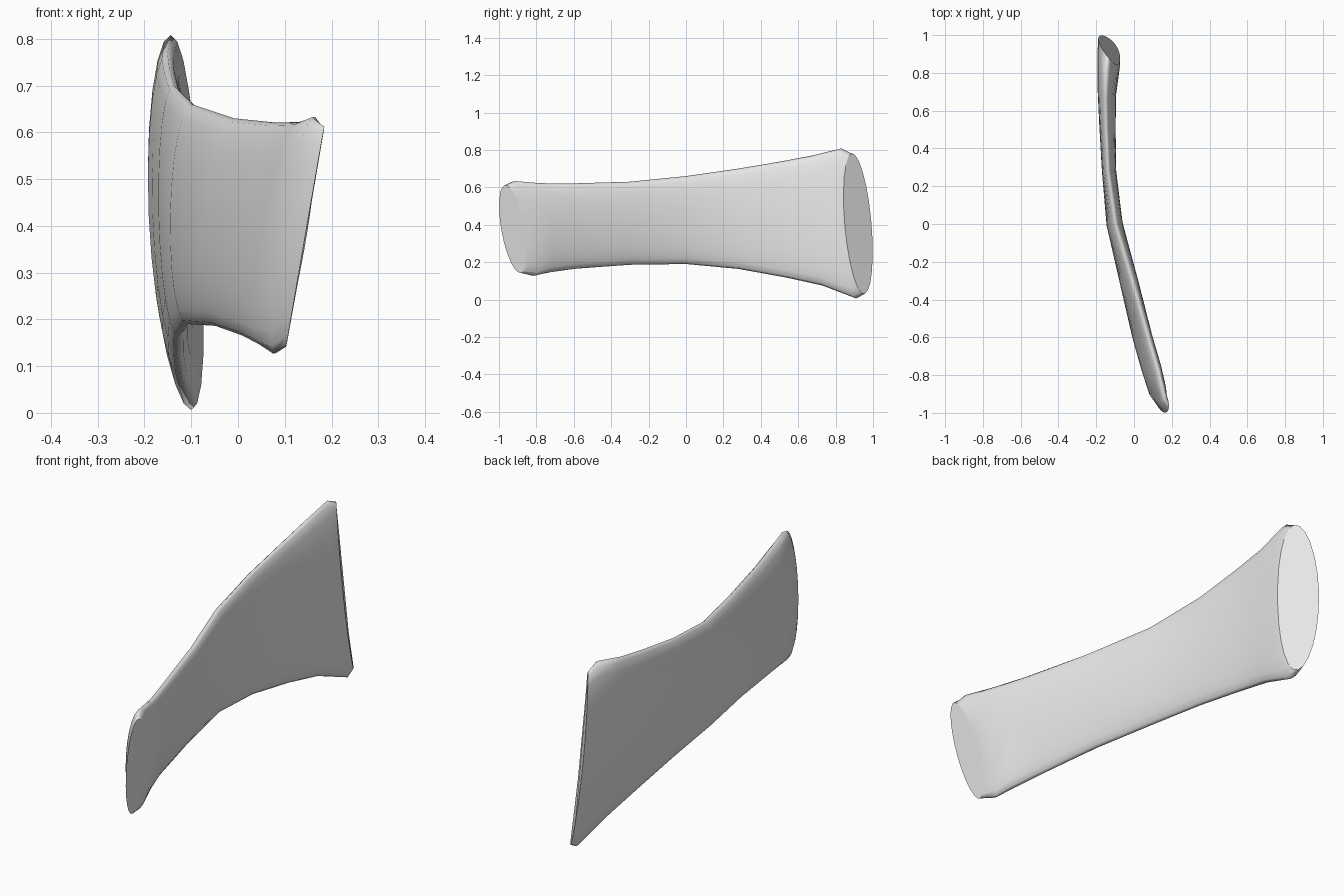
import bpy
import bmesh
import math
from mathutils import Vector

cube = bpy.data.objects.get("Cube")
if cube:
    bpy.data.objects.remove(cube, do_unlink=True)

SIDES = 24

# Cross-sections from back to front: centre, half height, half thickness, bow
SECTIONS = [
    ((-.12, .92, .405), (-.018, -.035, .375), (.055, -.07, -.02), .013),
    ((-.122, .87, .407), (-.022, -.04, .401), (.055, -.055, 0), .013),
    ((-.136, .7, .422), (-.015, -.03, .347), (.047, -.02, 0), .008),
    ((-.137, .52, .428), (-.01, -.015, .31), (.042, -.01, 0), .004),
    ((-.132, .28, .432), (-.005, 0, .268), (.038, 0, 0), 0),
    ((-.103, 0, .425), (.005, 0, .235), (.042, .01, 0), 0),
    ((-.028, -.3, .408), (.02, 0, .222), (.043, .015, 0), 0),
    ((.045, -.6, .393), (.035, -.01, .228), (.04, .015, -.005), 0),
    ((.088, -.75, .384), (.042, -.025, .238), (.035, .03, -.01), 0),
    ((.12, -.865, .38), (.045, -.045, .253), (.022, .06, -.03), 0),
    ((.144, -.925, .377), (.04, -.025, .23), (-.008, .07, -.05), 0),
]


def add_ring(bm, centre, height, thick, bow):
    """One oval section whose middle is bowed sideways."""
    ring = []
    for i in range(SIDES):
        a = math.tau * i / SIDES
        offset = Vector((-bow * math.sin(a) ** 2, 0, 0))
        point = Vector(centre) + Vector(height) * math.cos(a)
        ring.append(bm.verts.new(point + Vector(thick) * math.sin(a) + offset))
    return ring


# Shaft lofted through the sections, with flat oblique joint ends
bm = bmesh.new()
rings = [add_ring(bm, *section) for section in SECTIONS]
for a, b in zip(rings, rings[1:]):
    for i in range(SIDES):
        j = (i + 1) % SIDES
        bm.faces.new((a[i], a[j], b[j], b[i])).smooth = True
caps = [bm.faces.new(rings[0]), bm.faces.new(rings[-1])]
for cap in caps:
    cap.smooth = False
    for edge in cap.edges:
        edge.smooth = False
bmesh.ops.recalc_face_normals(bm, faces=bm.faces)

mesh = bpy.data.meshes.new("curved_shaft")
bm.to_mesh(mesh)
bm.free()
shaft = bpy.data.objects.new("curved_shaft", mesh)
bpy.context.collection.objects.link(shaft)

# Plain light grey
grey = bpy.data.materials.new("light_grey")
grey.use_nodes = True
colour = (.8, .8, .8, 1)
grey.diffuse_color = colour
grey.node_tree.nodes["Principled BSDF"].inputs["Base Color"].default_value = colour
mesh.materials.append(grey)
